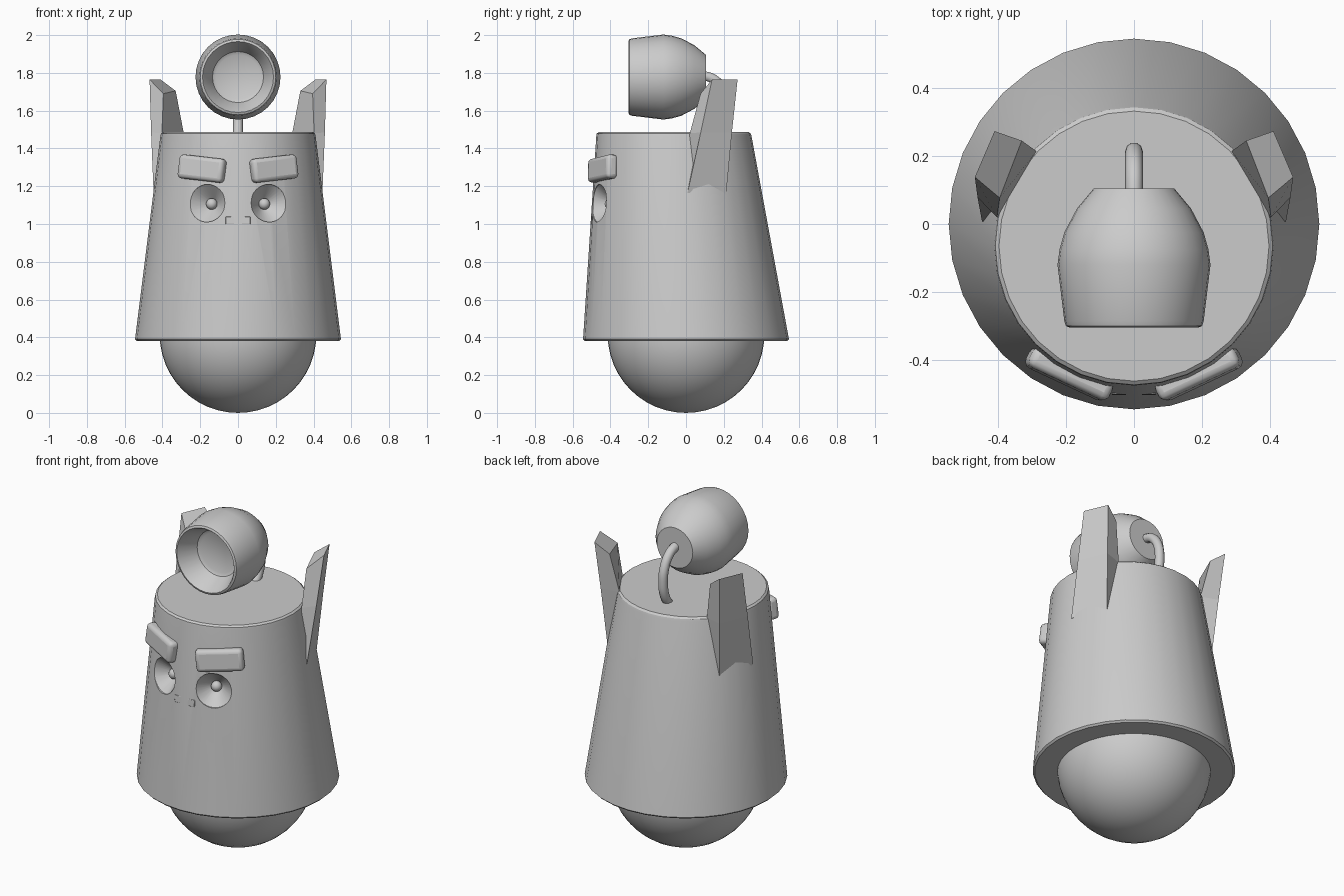
import bpy, bmesh
from math import sin, cos, pi, radians
from mathutils import Vector

if "Cube" in bpy.data.objects:
    bpy.data.objects.remove(bpy.data.objects["Cube"])


def finish(obj, smooth=True):
    bpy.ops.object.select_all(action='DESELECT')
    obj.select_set(True)
    bpy.context.view_layer.objects.active = obj
    if smooth:
        bpy.ops.object.shade_smooth_by_angle(angle=radians(30))
    return obj


def loft(name, rings, smooth=True):
    """Skin a list of equal-length closed rings and cap both ends."""
    bm = bmesh.new()
    loops = [[bm.verts.new(p) for p in ring] for ring in rings]
    n = len(loops[0])
    for a, b in zip(loops, loops[1:]):
        for i in range(n):
            j = (i + 1) % n
            bm.faces.new((a[i], a[j], b[j], b[i]))
    bm.faces.new(loops[0][::-1])
    bm.faces.new(loops[-1])
    bmesh.ops.recalc_face_normals(bm, faces=bm.faces)
    me = bpy.data.meshes.new(name)
    bm.to_mesh(me)
    bm.free()
    obj = bpy.data.objects.new(name, me)
    bpy.context.collection.objects.link(obj)
    return finish(obj, smooth)


def circle(r, z, cy=0.0, n=32):
    return [(r * cos(2 * pi * i / n), cy + r * sin(2 * pi * i / n), z) for i in range(n)]


def bevelled_box(name, size, loc, rot, bevel):
    bpy.ops.mesh.primitive_cube_add(size=1, location=loc, rotation=rot)
    obj = bpy.context.object
    obj.name = name
    obj.scale = size
    bpy.ops.object.transform_apply(location=False, rotation=False, scale=True)
    mod = obj.modifiers.new("Bevel", 'BEVEL')
    mod.width, mod.segments = bevel, 3
    return finish(obj)


def ball(name, r, loc, seg, rings):
    bpy.ops.mesh.primitive_uv_sphere_add(segments=seg, ring_count=rings, radius=r, location=loc)
    bpy.context.object.name = name
    return finish(bpy.context.object)


# Base ball
ball("base_ball", 0.415, (0, 0, 0.415), 48, 24)

# Leaning, tapered body
body = loft("body", [circle(r, z, cy) for r, z, cy in (
    (0.535, 0.38, 0), (0.545, 0.39, 0), (0.411, 1.465, -0.064), (0.408, 1.478, -0.065), (0.397, 1.487, -0.065))])

# Funnel eye sockets with small pupils
for s in (-1, 1):
    n = Vector((s * sin(radians(21)), -cos(radians(21)), 0.06)).normalized()
    centre = Vector((s * 0.163, -0.462, 1.11))
    cutter = loft("eye_cutter", [circle(0.028, -0.075), circle(0.1, -0.004), circle(0.1, 0.06)])
    cutter.location = centre
    cutter.rotation_euler = n.to_track_quat('Z', 'Y').to_euler()
    mod = body.modifiers.new("Eye", 'BOOLEAN')
    mod.operation, mod.solver, mod.object = 'DIFFERENCE', 'EXACT', cutter
    bpy.context.view_layer.objects.active = body
    bpy.ops.object.modifier_apply(modifier=mod.name)
    bpy.data.objects.remove(cutter)
    ball("pupil", 0.03, centre - n * 0.066, 16, 8)
finish(body)

# Slanted eyebrows
for s in (-1, 1):
    bevelled_box("eyebrow", (0.262, 0.065, 0.127), (s * 0.19, -0.441, 1.293),
                 (radians(-4), radians(-s * 6), radians(s * 25)), 0.022)

# Small mouth plate, nearly flush
bevelled_box("mouth", (0.13, 0.03, 0.04), (0, -0.487, 1.018), (radians(-4), 0, 0), 0.003)

# Ears: rings of outer front, outer back, inner back, inner front
ear = [
    [(0.447, 0.008, 1.165), (0.368, 0.212, 1.15), (0.25, 0.15, 1.15), (0.38, 0.0, 1.16)],
    [(0.46, 0.078, 1.485), (0.39, 0.243, 1.485), (0.287, 0.214, 1.48), (0.403, 0.02, 1.48)],
    [(0.468, 0.138, 1.765), (0.41, 0.273, 1.765), (0.33, 0.245, 1.705), (0.395, 0.077, 1.69)],
]
for s in (-1, 1):
    loft("ear", [[(s * x, y, z) for x, y, z in ring] for ring in ear], smooth=False)

# Lamp head with recessed front
head = loft("lamp_head", [circle(r, h) for r, h in (
    (0.118, -0.105), (0.168, -0.045), (0.205, 0.025), (0.219, 0.075), (0.225, 0.12), (0.205, 0.285),
    (0.2, 0.3), (0.188, 0.305), (0.182, 0.298), (0.135, 0.19), (0.117, 0.18))])
head.location = (0, 0, 1.778)
head.rotation_euler = (pi / 2, 0, 0)

# Curved neck hose
curve = bpy.data.curves.new("neck", 'CURVE')
curve.dimensions = '3D'
curve.bevel_depth, curve.bevel_resolution = 0.026, 3
curve.use_fill_caps = True
path = [(0.07, 1.79), (0.15, 1.765), (0.2, 1.7), (0.214, 1.61), (0.2, 1.53), (0.155, 1.46)]
spline = curve.splines.new('BEZIER')
spline.resolution_u = 5
spline.bezier_points.add(len(path) - 1)
for p, (y, z) in zip(spline.bezier_points, path):
    p.co = (0, y, z)
    p.handle_left_type = p.handle_right_type = 'AUTO'
bpy.context.collection.objects.link(bpy.data.objects.new("neck", curve))
